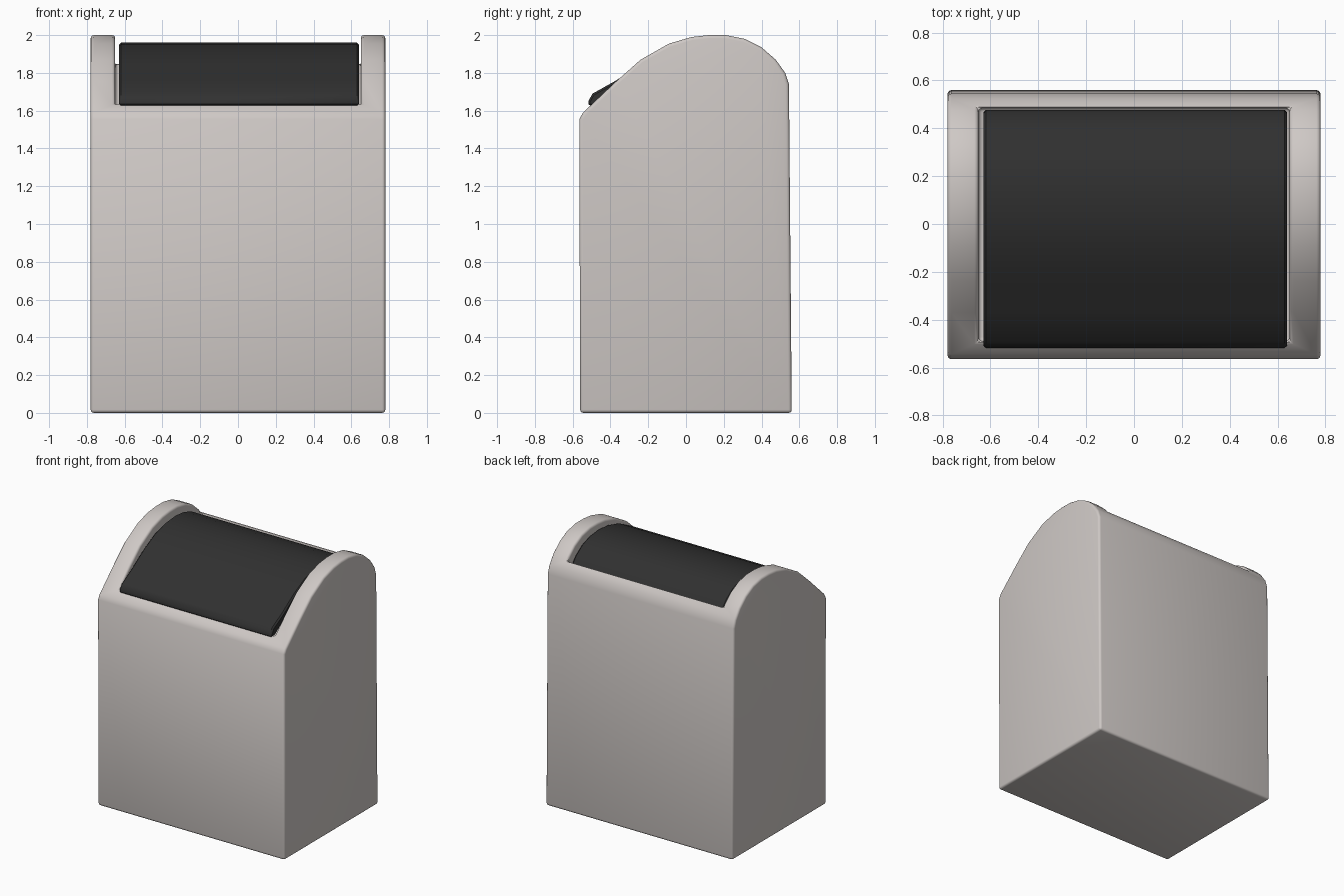
import bpy, bmesh, math

if "Cube" in bpy.data.objects:
    bpy.data.objects.remove(bpy.data.objects["Cube"])


def material(name, rgb):
    m = bpy.data.materials.new(name)
    m.diffuse_color = (*rgb, 1)
    m.use_nodes = True
    m.node_tree.nodes["Principled BSDF"].inputs["Base Color"].default_value = m.diffuse_color
    return m


def extrude_profile(name, yz, x0, x1, mat=None):
    """Solid made by sweeping a y-z outline along x."""
    bm = bmesh.new()
    face = bm.faces.new([bm.verts.new((x0, y, z)) for y, z in yz])
    new = bmesh.ops.extrude_face_region(bm, geom=[face])["geom"]
    moved = [v for v in new if isinstance(v, bmesh.types.BMVert)]
    bmesh.ops.translate(bm, verts=moved, vec=(x1 - x0, 0, 0))
    bmesh.ops.recalc_face_normals(bm, faces=bm.faces)
    me = bpy.data.meshes.new(name)
    bm.to_mesh(me)
    bm.free()
    ob = bpy.data.objects.new(name, me)
    bpy.context.collection.objects.link(ob)
    if mat:
        me.materials.append(mat)
    return ob


def finish(ob, width, segments):
    b = ob.modifiers.new("Bevel", "BEVEL")
    b.width, b.segments = width, segments
    b.limit_method, b.angle_limit = "ANGLE", math.radians(40)
    bpy.ops.object.select_all(action="DESELECT")
    ob.select_set(True)
    bpy.context.view_layer.objects.active = ob
    for m in list(ob.modifiers):
        bpy.ops.object.modifier_apply(modifier=m.name)
    bpy.ops.object.shade_smooth_by_angle(angle=math.radians(40))


shell = material("warm_grey", (0.62, 0.58, 0.56))
black = material("black", (0.03, 0.03, 0.03))

# Bin body with domed side cheeks
body = extrude_profile("bin_body", [
    (-0.56, 0), (-0.565, 1.555), (-0.545, 1.59), (-0.37, 1.755), (-0.24, 1.87),
    (-0.09, 1.955), (0.03, 1.99), (0.12, 2.0), (0.21, 2.0), (0.31, 1.98),
    (0.40, 1.935), (0.475, 1.87), (0.525, 1.80), (0.545, 1.74), (0.56, 0)],
    -0.78, 0.78, shell)

# Opening between the cheeks
cutter = extrude_profile("opening_cutter", [
    (-0.49, 1.4), (-0.49, 2.2), (0.485, 2.2), (0.485, 1.4)], -0.65, 0.65)
cut = body.modifiers.new("Opening", "BOOLEAN")
cut.operation, cut.object, cut.solver = "DIFFERENCE", cutter, "EXACT"
finish(body, 0.025, 3)
bpy.data.objects.remove(cutter)

# Curved lid panel
lid = extrude_profile("lid", [
    (-0.515, 1.625), (-0.52, 1.645), (-0.495, 1.69), (-0.37, 1.76), (-0.23, 1.85),
    (-0.10, 1.915), (0.03, 1.95), (0.14, 1.96), (0.24, 1.95), (0.33, 1.92),
    (0.41, 1.865), (0.465, 1.80), (0.48, 1.75), (0.43, 1.74), (0.38, 1.81),
    (0.29, 1.875), (0.14, 1.905), (-0.08, 1.865), (-0.35, 1.71), (-0.47, 1.625)],
    -0.63, 0.64, black)
finish(lid, 0.018, 1)
